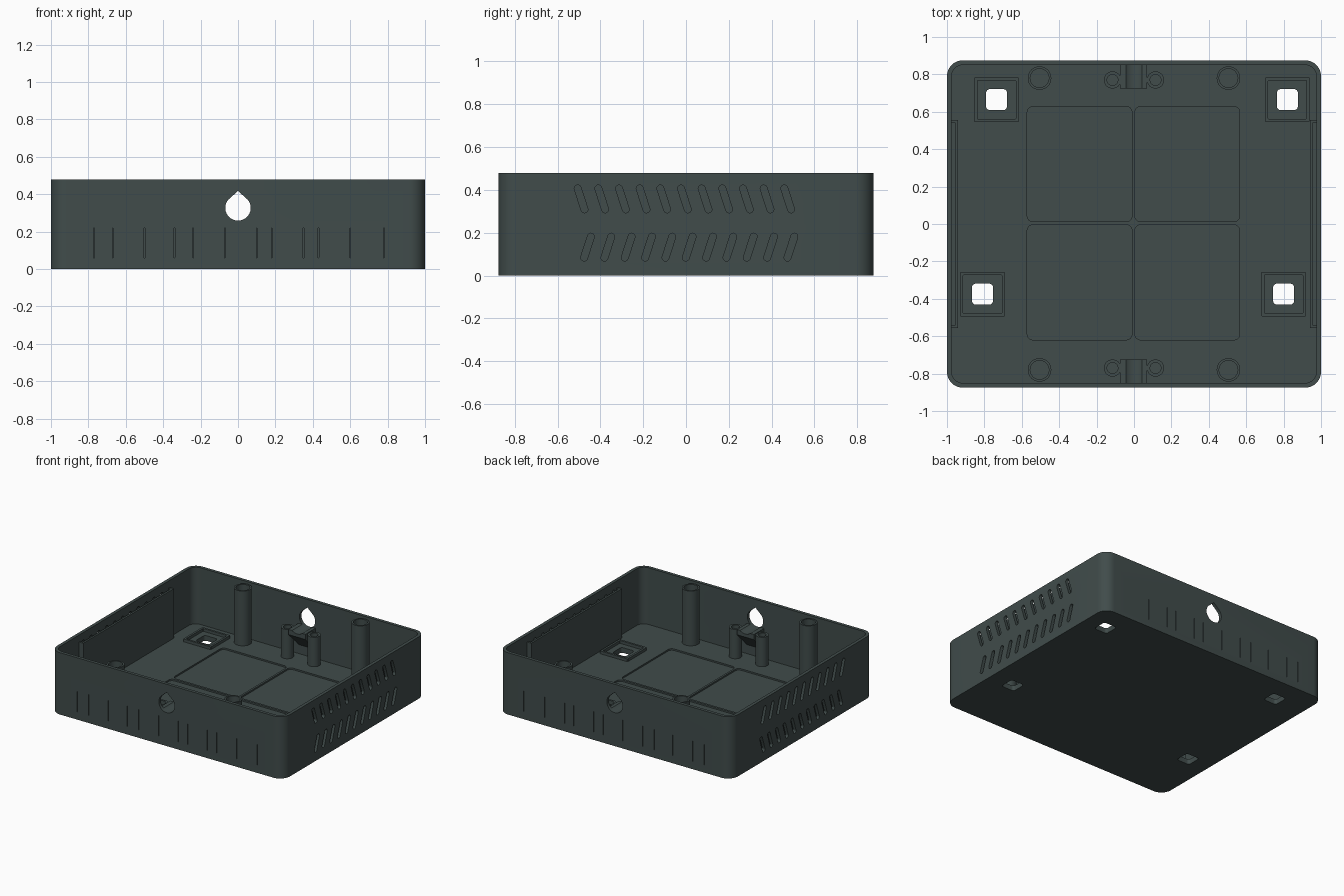
import bpy, bmesh, math
from mathutils import Vector

if "Cube" in bpy.data.objects:
    bpy.data.objects.remove(bpy.data.objects["Cube"], do_unlink=True)

mat = bpy.data.materials.new("dark slate plastic")
mat.use_nodes = True
COLOR = (0.052, 0.072, 0.070, 1)
mat.diffuse_color = COLOR
mat.node_tree.nodes["Principled BSDF"].inputs["Base Color"].default_value = COLOR

HALF_X, HALF_Y, HEIGHT = 1.0, 0.875, 0.48
WALL, FLOOR = 0.025, 0.04
SIDES = (-1, 1)


# Outline helpers
def rounded(cx, cy, w, h, r, n=6):
    pts = []
    for k, (sx, sy) in enumerate([(1, 1), (-1, 1), (-1, -1), (1, -1)]):
        for i in range(n + 1):
            a = math.pi / 2 * (k + i / n)
            pts.append((cx + sx * (w / 2 - r) + r * math.cos(a),
                        cy + sy * (h / 2 - r) + r * math.sin(a)))
    return pts


def circle(cx, cy, r, n=32):
    return [(cx + r * math.cos(math.tau * i / n), cy + r * math.sin(math.tau * i / n))
            for i in range(n)]


def slanted_slot(cx, cz, lean, length=0.135, width=0.032):
    pts = rounded(0, 0, width, length, width * 0.49, 4)
    c, s = math.cos(lean), math.sin(lean)
    return [(cx + u * c - v * s, cz + u * s + v * c) for u, v in pts]


# Extrude one or more outlines along an axis into a single object
def prism(name, outlines, lo, hi, axis="z"):
    place = {"x": lambda u, v, d: (d, u, v),
             "y": lambda u, v, d: (u, d, v),
             "z": lambda u, v, d: (u, v, d)}[axis]
    bm = bmesh.new()
    for pts in outlines:
        face = bm.faces.new([bm.verts.new(place(u, v, lo)) for u, v in pts])
        ext = bmesh.ops.extrude_face_region(bm, geom=[face])
        verts = [g for g in ext["geom"] if isinstance(g, bmesh.types.BMVert)]
        bmesh.ops.translate(bm, verts=verts, vec=Vector(place(0, 0, hi - lo)))
    bmesh.ops.recalc_face_normals(bm, faces=bm.faces)
    me = bpy.data.meshes.new(name)
    bm.to_mesh(me)
    bm.free()
    me.materials.append(mat)
    ob = bpy.data.objects.new(name, me)
    bpy.context.collection.objects.link(ob)
    return ob


def select(ob):
    bpy.ops.object.select_all(action="DESELECT")
    ob.select_set(True)
    bpy.context.view_layer.objects.active = ob


def cut(target, cutter, keep=False):
    cutter.hide_render = True
    mod = target.modifiers.new("cut", "BOOLEAN")
    mod.operation, mod.solver, mod.object = "DIFFERENCE", "EXACT", cutter
    select(target)
    bpy.ops.object.modifier_apply(modifier=mod.name)
    if not keep:
        bpy.data.objects.remove(cutter, do_unlink=True)


# Open tray
tray = prism("tray", [rounded(0, 0, 2 * HALF_X, 2 * HALF_Y, 0.085, 10)], 0, HEIGHT)
cut(tray, prism("cavity", [rounded(0, 0, 2 * (HALF_X - WALL), 2 * (HALF_Y - WALL), 0.06, 10)],
                FLOOR, 1))

# Four shallow panels in the floor
panels = [rounded(x, y, 0.56, 0.615, 0.03) for x in (-0.291, 0.285) for y in (-0.312, 0.32)]
cut(tray, prism("panel_recess", panels, FLOOR - 0.012, 0.1))

# Square mounting holes
HOLES = [(-0.735, 0.665), (0.82, 0.665), (-0.81, -0.375), (0.8, -0.375)]
cut(tray, prism("mount_holes", [rounded(x, y, 0.112, 0.112, 0.02) for x, y in HOLES], -0.1, 0.1))

# Two rows of slanted vents through both side walls
lean = math.radians(18)
vents = [slanted_slot(-0.49 + 0.0965 * i, 0.358, lean) for i in range(11)]
vents += [slanted_slot(-0.46 + 0.095 * i, 0.133, -lean) for i in range(11)]
cut(tray, prism("vents", vents, -1.1, 1.1, "x"))

# Fine vertical slits on the outside of the front and back walls
SLITS = (-0.77, -0.67, -0.5, -0.34, -0.24, -0.07, 0.1, 0.18, 0.35, 0.43, 0.6, 0.78)
for s in SIDES:
    lines = [rounded(x, 0.14, 0.004, 0.16, 0.001, 1) for x in SLITS]
    lo, hi = sorted((s * (HALF_Y - 0.012), s * (HALF_Y + 0.05)))
    cut(tray, prism("slits", lines, lo, hi, "y"))

# Teardrop cable openings, with a saddle below each
a0 = math.radians(40)
drop = [(0, 0.418)]
for i in range(25):
    a = math.pi - a0 + (math.pi + 2 * a0) * i / 24
    drop.append((0.068 * math.cos(a), 0.327 + 0.068 * math.sin(a)))
opening = prism("opening", [drop], -1, 1, "y")
cut(tray, opening, keep=True)
parts = [tray]
for s, side in zip(SIDES, ("front", "back")):
    profile = [(s * 0.86, 0.275), (s * 0.725, 0.275), (s * 0.725, 0.235), (s * 0.86, 0.1)]
    saddle = prism(side + "_cable_saddle", [profile], -0.075, 0.07, "x")
    cut(saddle, opening, keep=True)
    parts.append(saddle)
bpy.data.objects.remove(opening, do_unlink=True)


# Hollow screw posts
def post(name, x, y, r, bore, top, depth):
    ob = prism(name, [circle(x, y, r)], FLOOR - 0.01, top)
    cut(ob, prism("bore", [circle(x, y, bore)], top - depth, top + 0.1))
    parts.append(ob)


for sy, fb in zip(SIDES, ("front", "back")):
    for sx, lr in zip(SIDES, ("right", "left")):
        post(f"{fb}_{lr}_lid_post", sx * 0.505, sy * 0.78, 0.063, 0.05, 0.465, 0.12)
        post(f"{fb}_{lr}_clamp_post", sx * 0.115, sy * 0.77, 0.046, 0.029, 0.268, 0.12)

# Raised frames round the mounting holes
for i, (x, y) in enumerate(HOLES):
    frame = prism(f"mount_frame_{i + 1}", [rounded(x, y, 0.238, 0.238, 0.003, 1)],
                  FLOOR - 0.01, FLOOR + 0.022)
    cut(frame, prism("inner", [rounded(x, y, 0.206, 0.206, 0.003, 1)], 0, 0.1))
    parts.append(frame)

# Baffles behind the side vents, with end caps
for s, lr in zip(SIDES, ("right", "left")):
    outline = [(0.985, -0.555), (0.94, -0.555), (0.94, 0.555), (0.985, 0.555),
               (0.985, 0.54), (0.955, 0.54), (0.955, -0.54), (0.985, -0.54)]
    parts.append(prism(lr + "_vent_baffle", [[(s * x, y) for x, y in outline]],
                       FLOOR - 0.01, 0.425))

for ob in parts:
    select(ob)
    bpy.ops.object.shade_smooth_by_angle(angle=math.radians(30))
